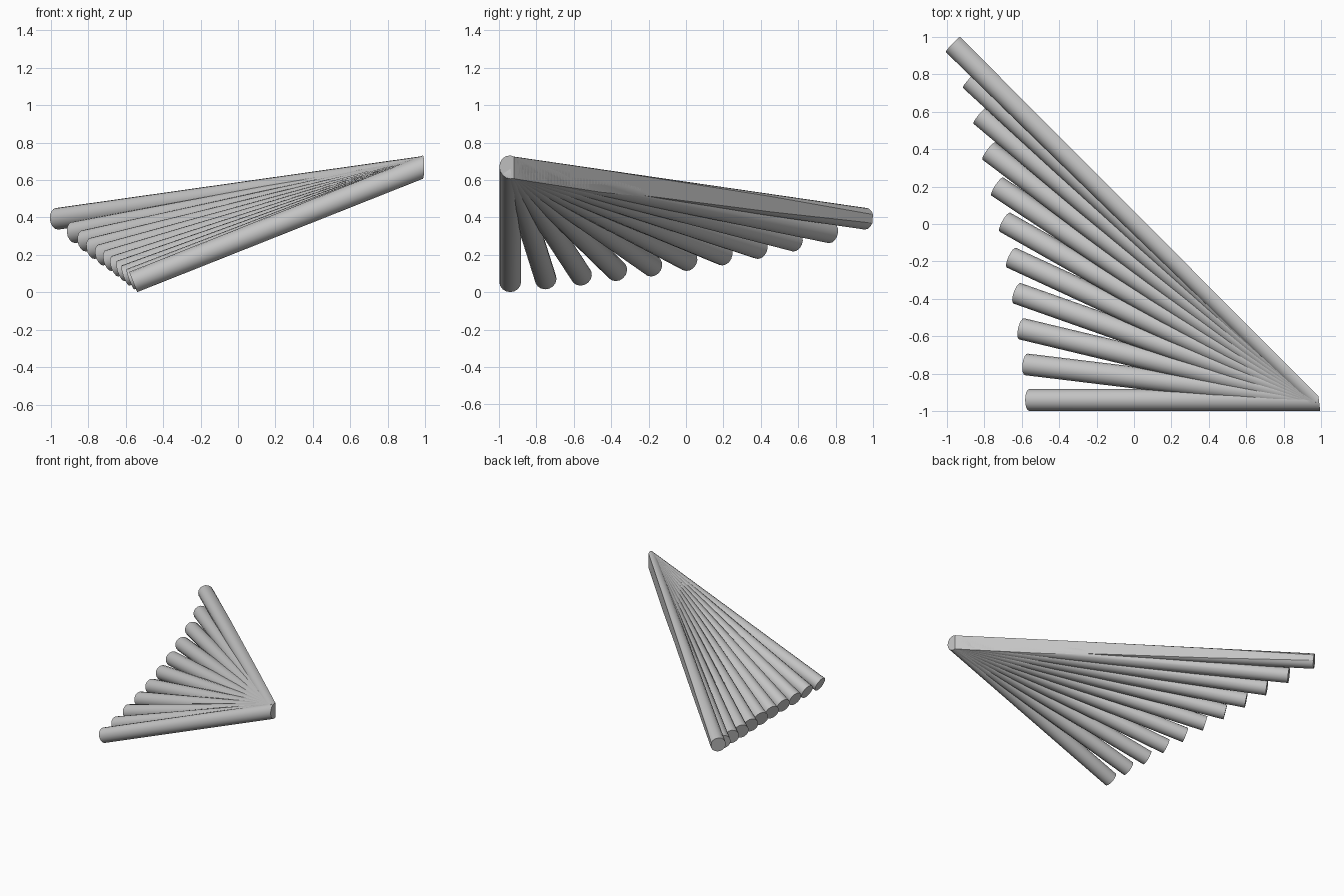
import bpy, bmesh
from mathutils import Vector

cube = bpy.data.objects.get("Cube")
if cube:
    bpy.data.objects.remove(cube, do_unlink=True)

grey = bpy.data.materials.new("light grey")
grey.use_nodes = True
colour = (0.55, 0.55, 0.55, 1)
grey.diffuse_color = colour
grey.node_tree.nodes["Principled BSDF"].inputs["Base Color"].default_value = colour

RADIUS = 0.058
SIDES = 16
PIVOT = Vector((0.99, -0.94, 0.67))

# Vertical trimming planes: long diagonal side and the blunt corner end
CUTS = [(Vector((-0.93, 1.0, 0)), Vector((1.92, 1.915, 0))),
        (Vector((0.985, -0.92, 0)), Vector((0.08, 0.01, 0)))]


def trim(bm, point, normal):
    """Slice off the outer side of a plane and close the opening."""
    cut = bmesh.ops.bisect_plane(bm, geom=bm.verts[:] + bm.edges[:] + bm.faces[:],
                                 plane_co=point, plane_no=normal.normalized(),
                                 clear_outer=True)
    edges = [e for e in cut["geom_cut"] if isinstance(e, bmesh.types.BMEdge)]
    if edges:
        bmesh.ops.holes_fill(bm, edges=[e for e in bm.edges if e.is_boundary], sides=0)


def pole(name, foot, overrun):
    """Round pole from its free end to the shared corner, trimmed flat there."""
    direction = (PIVOT - foot).normalized()
    head = PIVOT + direction * overrun
    bm = bmesh.new()
    bmesh.ops.create_cone(bm, cap_ends=True, segments=SIDES, radius1=RADIUS,
                          radius2=RADIUS, depth=(head - foot).length)
    turn = direction.to_track_quat('Z', 'Y').to_matrix().to_4x4()
    turn.translation = (foot + head) / 2
    bm.transform(turn)
    for point, normal in CUTS:
        trim(bm, point, normal)
    bmesh.ops.recalc_face_normals(bm, faces=bm.faces)
    mesh = bpy.data.meshes.new(name)
    bm.to_mesh(mesh)
    bm.free()
    mesh.materials.append(grey)
    obj = bpy.data.objects.new(name, mesh)
    bpy.context.collection.objects.link(obj)
    bpy.ops.object.select_all(action='DESELECT')
    obj.select_set(True)
    bpy.context.view_layer.objects.active = obj
    bpy.ops.object.shade_smooth_by_angle(angle=0.5)


# Free ends fan out evenly in depth, rising and reaching farther
reach = [-0.56, -0.575, -0.6, -0.625, -0.655, -0.69, -0.73, -0.775, -0.82, -0.875, -0.965]
height = [0.055, 0.07, 0.09, 0.115, 0.14, 0.17, 0.2, 0.235, 0.275, 0.32, 0.393]
for i, (x, z) in enumerate(zip(reach, height)):
    pole(f"fan_pole_{i + 1}", Vector((x, -0.94 + 0.19 * i, z)), 0.1 if i == 0 else 0)
